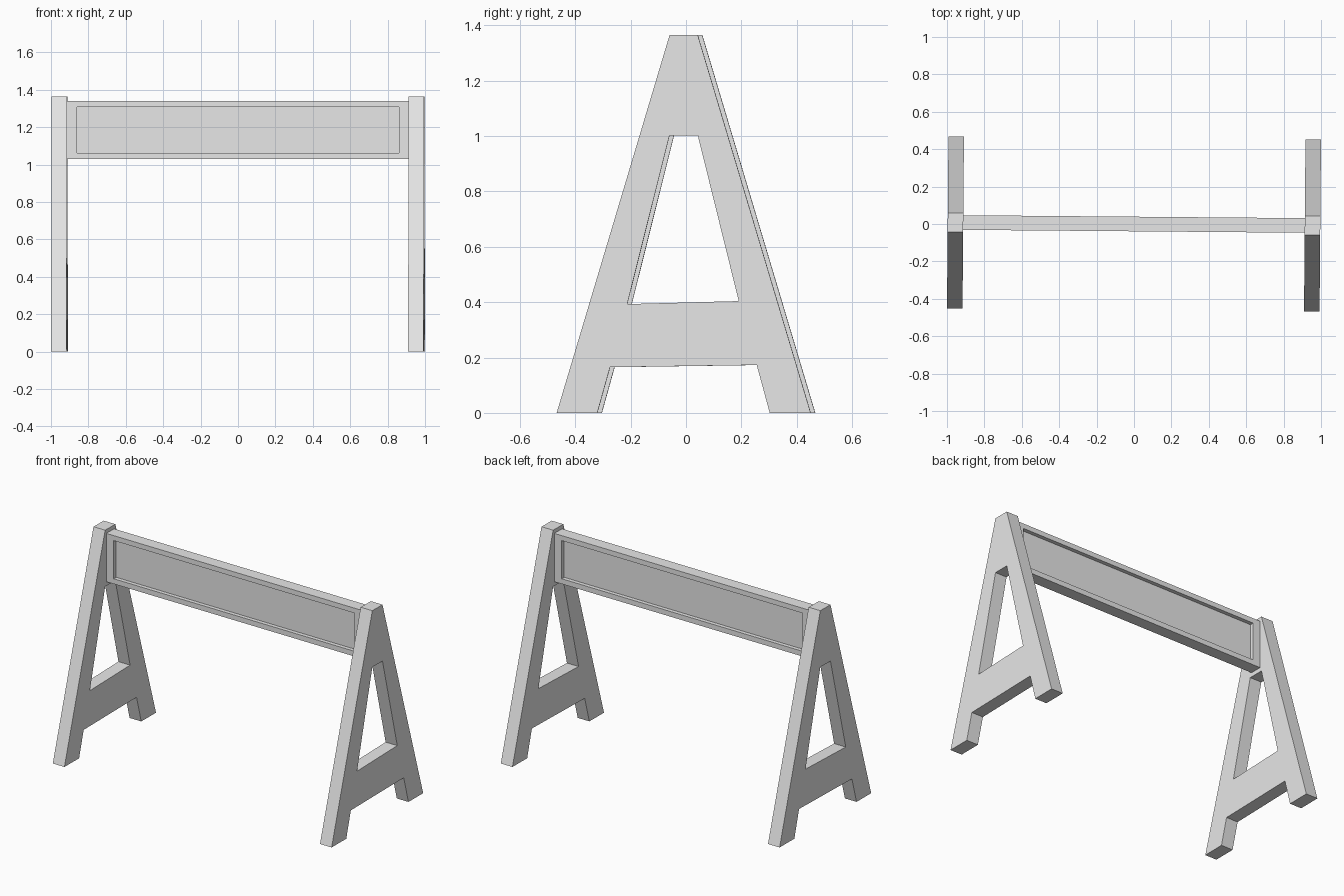
import bpy, bmesh
from mathutils import Vector

if "Cube" in bpy.data.objects:
    bpy.data.objects.remove(bpy.data.objects["Cube"], do_unlink=True)

TURN = -0.0085      # slight turn of the whole stand about z
HALF_LENGTH = 0.996
THICK = 0.083
BOARD_HALF = Vector((HALF_LENGTH - THICK, 0.039, 0.155))
BOARD_Z = 1.185
RECESS = 0.025

grey = bpy.data.materials.new("light_grey")
grey.use_nodes = True
grey.diffuse_color = (0.8, 0.8, 0.8, 1)
grey.node_tree.nodes["Principled BSDF"].inputs["Base Color"].default_value = (0.8, 0.8, 0.8, 1)


def add_object(name, bm):
    bmesh.ops.recalc_face_normals(bm, faces=bm.faces)
    mesh = bpy.data.meshes.new(name)
    bm.to_mesh(mesh)
    bm.free()
    mesh.materials.append(grey)
    obj = bpy.data.objects.new(name, mesh)
    obj.rotation_euler.z = TURN
    bpy.context.collection.objects.link(obj)


# A-shaped end frames: outline with a foot notch, and a window above the crossbar
OUTLINE = [(-0.459, 0), (-0.312, 0), (-0.266, 0.165), (0.264, 0.173),
           (0.311, 0), (0.459, 0), (0.051, 1.365), (-0.051, 1.365)]
WINDOW = [(-0.204, 0.393), (0.199, 0.404), (0.051, 1.003), (-0.051, 1.003)]


def end_frame(name, x):
    bm = bmesh.new()
    edges = []
    for loop in (OUTLINE, WINDOW):
        verts = [bm.verts.new((x, y, z)) for y, z in loop]
        edges += [bm.edges.new((v, verts[i - 1])) for i, v in enumerate(verts)]
    bmesh.ops.triangle_fill(bm, edges=edges, use_beauty=True)
    out = bmesh.ops.extrude_face_region(bm, geom=bm.faces[:])
    moved = [g for g in out["geom"] if isinstance(g, bmesh.types.BMVert)]
    bmesh.ops.translate(bm, verts=moved, vec=(THICK, 0, 0))
    add_object(name, bm)


end_frame("right_end_frame", -HALF_LENGTH)
end_frame("left_end_frame", HALF_LENGTH - THICK)

# Cross board with a recessed panel on the front and the back
bm = bmesh.new()
bmesh.ops.create_cube(bm, size=2)
bmesh.ops.scale(bm, verts=bm.verts, vec=BOARD_HALF)
bm.normal_update()
sides = [f for f in bm.faces if abs(f.normal.y) > 0.9]
bmesh.ops.inset_individual(bm, faces=sides, thickness=0.03)
for face in sides:
    for v in face.verts:
        v.co.x = 0.861 if v.co.x > 0 else -0.861
        v.co.z = 0.123 if v.co.z > 0 else -0.122
panels = bmesh.ops.extrude_discrete_faces(bm, faces=sides)["faces"]
for face in panels:
    for v in face.verts:
        v.co.y -= RECESS if v.co.y > 0 else -RECESS
bmesh.ops.translate(bm, verts=bm.verts, vec=(0, 0, BOARD_Z))
add_object("cross_board", bm)
